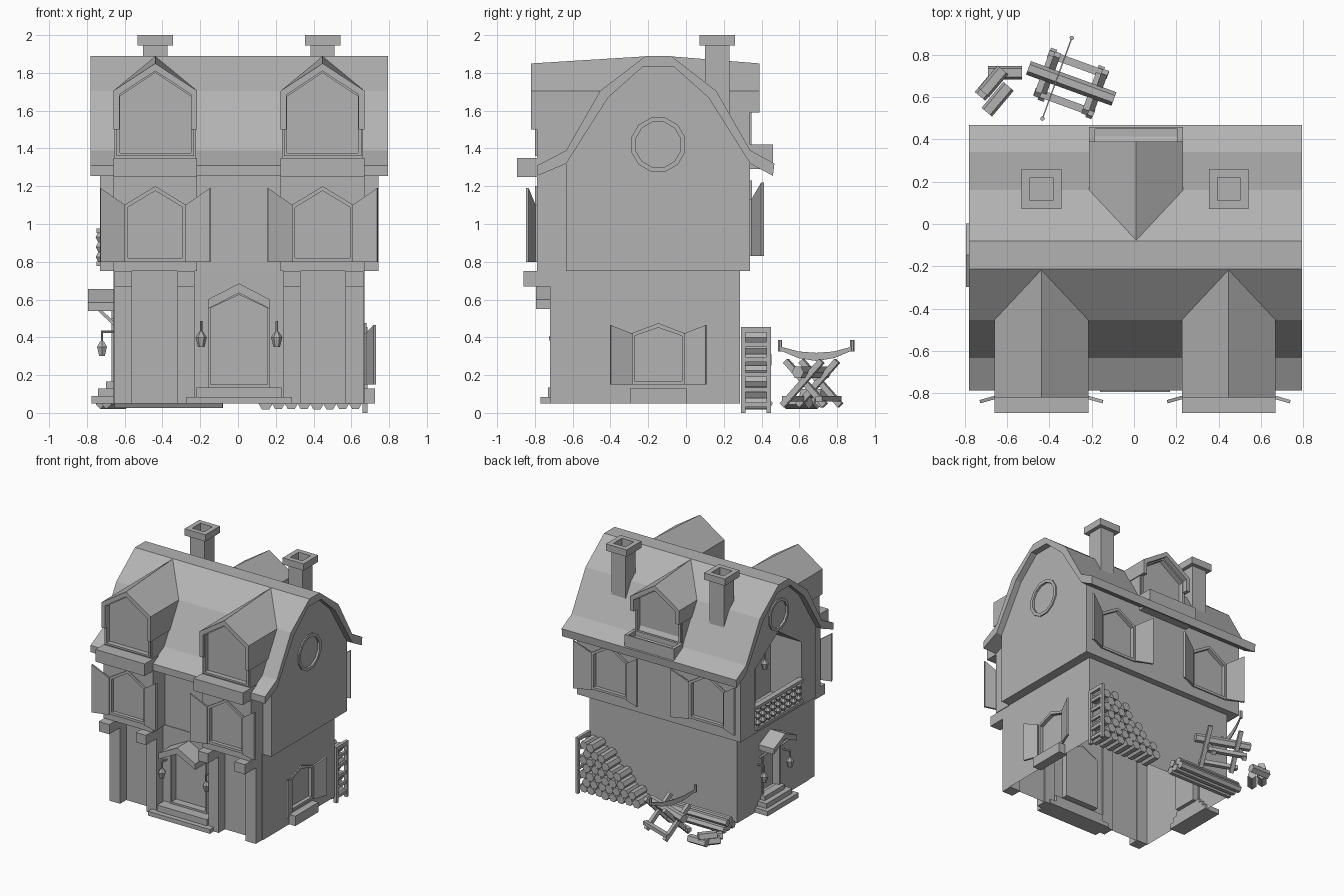
import bpy, bmesh, math, random
from mathutils import Matrix, Vector

if "Cube" in bpy.data.objects:
    bpy.data.objects.remove(bpy.data.objects["Cube"])

random.seed(4)
CX, CY = 0.005, -0.147          # centre lines of house and ridge
I = Matrix.Identity(4)
GREY = bpy.data.materials.new("dark_grey")
GREY.diffuse_color = (.45, .45, .45, 1)
GREY.use_nodes = True
GREY.node_tree.nodes["Principled BSDF"].inputs["Base Color"].default_value = GREY.diffuse_color


def at(x, y, deg=0):
    """Wall frame: local x runs along the wall, local -y points outwards."""
    return Matrix.Translation((x, y, 0)) @ Matrix.Rotation(math.radians(deg), 4, 'Z')


def finish(name, bm, M):
    bmesh.ops.recalc_face_normals(bm, faces=bm.faces)
    me = bpy.data.meshes.new(name)
    bm.to_mesh(me)
    bm.free()
    me.transform(M)
    me.materials.append(GREY)
    ob = bpy.data.objects.new(name, me)
    bpy.context.scene.collection.objects.link(ob)
    return ob


def make(name, verts, faces, M=I):
    bm = bmesh.new()
    vs = [bm.verts.new(v) for v in verts]
    for f in faces:
        bm.faces.new([vs[i] for i in f])
    return finish(name, bm, M)


def loft(name, A, B, M=I):
    n = len(A)
    sides = [(i, (i + 1) % n, n + (i + 1) % n, n + i) for i in range(n)]
    return make(name, A + B, sides + [tuple(range(n)), tuple(range(n, 2 * n))], M)


def prism(name, pts, y0, y1, M=I):
    return loft(name, [(x, y0, z) for x, z in pts], [(x, y1, z) for x, z in pts], M)


def box(name, x0, x1, y0, y1, z0, z1, M=I):
    return prism(name, [(x0, z0), (x1, z0), (x1, z1), (x0, z1)], y0, y1, M)


def ring(name, outer, inner, y0, y1, M=I):
    n = len(outer)
    v = [(x, y, z) for p in (outer, inner) for y in (y0, y1) for x, z in p]
    f = []
    for a, b in ((0, 1), (2, 3), (0, 2), (1, 3)):
        f += [(a * n + i, a * n + (i + 1) % n, b * n + (i + 1) % n, b * n + i) for i in range(n)]
    return make(name, v, f, M)


def rod(name, p, q, r, n=6, r2=None, M=I):
    p, q = Vector(p), Vector(q)
    bm = bmesh.new()
    bmesh.ops.create_cone(bm, cap_ends=True, segments=n, radius1=r, radius2=r if r2 is None else r2,
                          depth=(q - p).length)
    turn = (q - p).to_track_quat('Z', 'Y').to_matrix().to_4x4() @ Matrix.Rotation(math.pi / n, 4, 'Z')
    return finish(name, bm, M @ Matrix.Translation((p + q) / 2) @ turn)


def pent(w, z0, zs, za):
    return [(-w, z0), (w, z0), (w, zs), (0, za), (-w, zs)]


def circle(r, z, n=12):
    return [(r * math.cos(2 * math.pi * (i + .5) / n), z + r * math.sin(2 * math.pi * (i + .5) / n)) for i in range(n)]


def cut(target, pts, M, depth):
    cutter = prism("cutter", pts, -.05, depth, M)
    mod = target.modifiers.new("cut", 'BOOLEAN')
    mod.operation, mod.solver, mod.object = 'DIFFERENCE', 'EXACT', cutter
    dg = bpy.context.evaluated_depsgraph_get()
    me = bpy.data.meshes.new_from_object(target.evaluated_get(dg))
    target.modifiers.clear()
    target.data = me
    bpy.data.objects.remove(cutter)


def opening(target, name, M, outer, inner, depth=.05):
    """Framed recess cut into a wall."""
    ring(name + "_frame", outer, inner, -.01, .004, M)
    cut(target, inner, M, depth)


def window(target, name, M, w, z0, zs, za, sw, angle):
    opening(target, name, M, pent(w, z0, zs, za), pent(w - .02, z0 + .02, zs - .012, za - .024), .02)
    for s in (-1, 1):   # open shutters, half the arch each
        half = [(0, z0), (s * sw, z0), (s * sw, za - .01), (0, zs)]
        prism(name + "_shutter", half, -.022, -.006, M @ at(s * w, 0, -s * angle))


def lantern(name, M, u, z):
    rod(name + "_arm", (u, 0, z + .13), (u, -.06, z + .13), .007, 6, None, M)
    rod(name + "_hanger", (u, -.06, z + .07), (u, -.06, z + .137), .006, 6, None, M)
    rod(name + "_glass", (u, -.06, z), (u, -.06, z + .05), .017, 6, .03, M)
    rod(name + "_cap", (u, -.06, z + .05), (u, -.06, z + .08), .03, 6, .01, M)


def porch(name, M, w, ze, za, t, depth):
    prism(name, [(-w, ze), (0, za), (w, ze), (w, ze - t), (0, za - t), (-w, ze - t)], -depth, .01, M)


# Walls and roof
SIDE = Matrix.Rotation(math.pi / 2, 4, 'Z')      # local x -> y, local y -> -x
lower = box("lower_walls", -.66, .67, -.64, .285, .05, .755)
outer = [(.64, 1.31), (.487, 1.39), (.307, 1.705), (.067, 1.89)]
inner = [(.64, 1.255), (.487, 1.32), (.265, 1.67), (.085, 1.83)]
sym = lambda h: [(CY - d, z) for d, z in h] + [(CY + d, z) for d, z in reversed(h)]
upper = prism("upper_walls", [(-.635, .75)] + sym([(d, z + .015) for d, z in inner[1:]]) + [(.34, .75)], -.745, .73, SIDE)
roof_in, roof_out = sym(inner), sym(outer)
roof_in[-1], roof_out[-1] = (.46, 1.255), (.468, 1.32)
prism("roof", roof_out + roof_in[::-1], -.795, .78, SIDE)


def dormer(name, M, yf, yb, leg, bottom):
    arch = [(-.222, leg), (-.222, 1.705), (0, 1.85), (.222, 1.705), (.222, leg),
            (.19, leg), (.19, 1.685), (0, 1.81), (-.19, 1.685), (-.19, leg)]
    A = [(x, yf, z) for x, z in arch]
    B = [(x, -.06 if x == 0 else -.3, z + (.038 if x == 0 else 0)) for x, z in arch]
    loft(name + "_roof", A, B, M)
    body = prism(name + "_body", pent(.215, bottom, 1.69, 1.835), yb, -.2, M)
    opening(body, name + "_window", M @ at(0, yb), pent(.205, bottom + .02, 1.685, 1.815),
            pent(.188, bottom + .035, 1.675, 1.80), .03)


# Front bays with dormers, windows, corbels and pillars
for s in (-1, 1):
    bx = CX + s * .443
    dormer("front_dormer", at(bx, CY), -.673, -.643, 1.5, 1.34)
    box("dormer_ledge", bx - .222, bx + .222, -.895, -.62, 1.25, 1.35)
    bay = box("bay", bx - .222, bx + .222, -.79, -.6, .75, 1.3)
    window(bay, "bay_window", at(bx, -.79), .165, .8, 1.1, 1.2, .135, 16)
    for a, b in ((.235, .325), (.565, .66)):
        x0, x1 = sorted((CX + s * a, CX + s * b))
        box("pillar", x0, x1, -.72, -.63, .05, .7)
        box("corbel", x0, x1, -.86, -.63, .67, .75)

# Rear dormer with planter
dormer("rear_dormer", at(.01, CY, 180), -.537, -.485, 1.59, 1.36)
box("planter_base", -.212, .232, .3, .46, 1.29, 1.35)
rect = lambda x0, x1, y0, y1: [(x0, y0), (x1, y0), (x1, y1), (x0, y1)]
UP = Matrix.Rotation(math.pi / 2, 4, 'X')         # local y -> -z, local z -> y
UP = Matrix(((1, 0, 0, 0), (0, 0, -1, 0), (0, 1, 0, 0), (0, 0, 0, 1)))
ring("planter_rim", rect(-.212, .232, -.46, -.34), rect(-.185, .205, -.45, -.36), 1.34, 1.42, UP)

# Rear, side and round windows
for s in (-1, 1):
    window(upper, "rear_window", at(CX + s * .44, .34, 180), .165, .83, 1.13, 1.23, .14, 22)
window(lower, "side_window", at(.67, CY, 90), .145, .15, .42, .475, .12, 20)
box("side_window_sill", -.15, .15, -.055, .02, .05, .13, at(.67, CY, 90))
opening(upper, "right_round_window", at(.745, CY, 90), circle(.148, 1.42), circle(.123, 1.42), .006)
LEFT_UP, LEFT = at(-.73, CY, -90), at(-.66, CY, -90)
opening(upper, "left_round_window", LEFT_UP, circle(.13, 1.61), circle(.107, 1.61), .006)

# Balcony recess on the left gable
cut(upper, pent(.3, .79, 1.27, 1.47), LEFT_UP, .28)
for z in (.79, .965):
    box("balcony_rail", -.3, .3, -.02, .025, z - .012, z + .012, LEFT_UP)
for i in range(9):
    u = -.264 + i * .066
    for k in range(3):
        z = .8 + k * .052
        rod("baluster", (u, 0, z), (u, 0, z + .026), .012, 6, .027, LEFT_UP)
        rod("baluster", (u, 0, z + .026), (u, 0, z + .052), .027, 6, .012, LEFT_UP)
lantern("balcony_lantern", at(-.45, CY, -90), .14, 1.05)
prism("balcony_door", pent(.09, .79, 1.15, 1.22), -.015, .01, at(-.45, CY, -90))

# Front door
FRONT = at(CX, -.64)
opening(lower, "front_door", FRONT, pent(.165, .13, .56, .645), pent(.15, .15, .555, .625), .05)
porch("front_porch_roof", FRONT, .165, .6, .685, .05, .155)
box("front_step", -.225, .225, -.09, .02, .05, .135, FRONT)
box("front_step", -.28, .28, -.13, .02, .05, .085, FRONT)
# Left side door
opening(lower, "side_door", LEFT, pent(.115, .14, .5, .56), pent(.1, .16, .49, .54), .05)
porch("side_porch_roof", LEFT, .15, .585, .655, .045, .135)
for z, d, w in ((.165, .04, .13), (.13, .08, .165), (.09, .115, .2)):
    box("side_step", -w, w, -d, .02, .05, z, LEFT)
for s in (-1, 1):
    rod("porch_brace", (s * .125, -.09, .56), (s * .125, .005, .47), .012, 4, None, LEFT)
    lantern("side_lantern", LEFT, s * .165, .3)
    lantern("front_lantern", FRONT, s * .2, .35)

# Open underside of the lower storey
bm = bmesh.new()
bm.from_mesh(lower.data)
bmesh.ops.delete(bm, geom=[f for f in bm.faces if f.normal.z < -.9 and f.calc_center_median().z < .06], context='FACES')
bm.to_mesh(lower.data)
bm.free()

# Chimneys
sq = lambda x, h: rect(x - h, x + h, -.165 - h, -.165 + h)
for s in (-1, 1):
    x = CX + s * .443
    ring("chimney_shaft", sq(x, .064), sq(x, .054), 1.5, 1.95, UP)
    ring("chimney_cap", sq(x, .094), sq(x, .054), 1.945, 2.0, UP)
    box("chimney_flue", x - .06, x + .06, .105, .225, 1.55, 1.93)

# Firewood rack against the back wall
for y in (.303, .437):
    box("rack_post", .66, .685, y - .012, y + .012, 0, .455)
box("rack_top", .66, .685, .291, .449, .425, .455)
for i in range(5):
    box("rack_rung", .662, .68, .3, .44, .03 + i * .08, .055 + i * .08)
for r in range(7):
    for c in range(8 - r):
        x, z = .622 - c * .068 - (r % 2) * .034, .05 + r * .058
        rod("firewood", (x, .292, z), (x, .44 + random.uniform(-.01, .012), z), random.uniform(.034, .038))

# Long trunks lying by the wall
for y, z in ((.32, .05), (.375, .05), (.43, .05), (.347, .095), (.402, .095)):
    d = random.uniform(-.015, .015)
    rod("trunk", (-.645 + d, y, z), (-.075 + d, y, z), .029)

# Sawhorse with trunk and two-handled saw
H = at(-.297, .665, -20)
for x in (-.12, .12):
    for s in (-1, 1):
        rod("sawhorse_leg", (x + s * .012, -s * .115, .04), (x + s * .012, s * .105, .275), .022, 4, None, H)
for s in (-1, 1):
    box("sawhorse_rail", -.15, .15, s * .095 - .018, s * .095 + .018, .06, .09, H)
rod("sawhorse_trunk", (-.215, 0, .215), (.215, 0, .215), .034, 6, None, H)
top = [(-.2, .35), (-.1, .325), (0, .318), (.1, .325), (.2, .35)]
bot = [(.2, .33), (.1, .29), (0, .275), (-.1, .29), (-.2, .33)]
S = H @ at(-.071, 0)
prism("saw_blade", top + bot, -.003, .003, S @ SIDE)
for s in (-1, 1):
    rod("saw_handle", (0, s * .203, .325), (0, s * .203, .387), .011, 6, None, S)

# Split logs on the ground
for x, y, a, z, L in ((-.61, .715, 0, .06, .08), (-.665, .675, 50, .1, .07), (-.645, .59, 50, .055, .08), (-.69, .65, 50, .055, .06)):
    d = Vector((math.cos(math.radians(a)), math.sin(math.radians(a)), 0)) * L
    rod("split_log", Vector((x, y, z)) - d, Vector((x, y, z)) + d, .034, 5)
